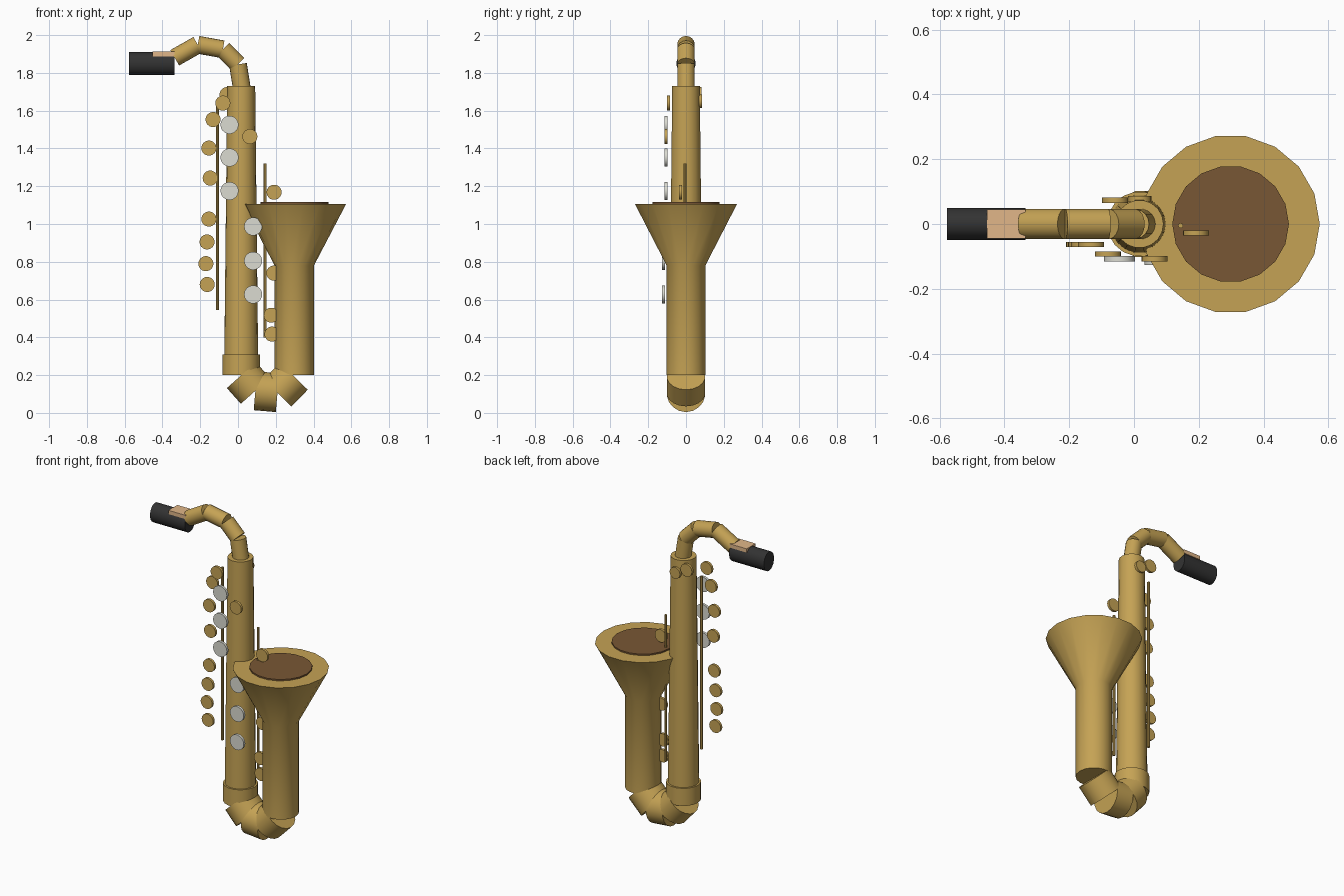
import bpy, bmesh, math
from mathutils import Vector

cube = bpy.data.objects.get("Cube")
if cube:
    bpy.data.objects.remove(cube, do_unlink=True)


def material(name, rgb):
    m = bpy.data.materials.new(name)
    m.use_nodes = True
    m.diffuse_color = (*rgb, 1)
    m.node_tree.nodes["Principled BSDF"].inputs["Base Color"].default_value = (*rgb, 1)
    return m


BRASS = material("brass", (0.56, 0.365, 0.09))
BROWN = material("dark_bore", (0.19, 0.095, 0.035))
SILVER = material("pearl_silver", (0.71, 0.71, 0.64))
BLACK = material("black_ebonite", (0.033, 0.033, 0.033))
REED = material("reed_cane", (0.75, 0.47, 0.25))


def finish(name, bm, mat):
    bmesh.ops.recalc_face_normals(bm, faces=bm.faces)
    mesh = bpy.data.meshes.new(name)
    bm.to_mesh(mesh)
    bm.free()
    mesh.materials.append(mat)
    ob = bpy.data.objects.new(name, mesh)
    bpy.context.collection.objects.link(ob)
    bpy.ops.object.select_all(action="DESELECT")
    ob.select_set(True)
    bpy.context.view_layer.objects.active = ob
    bpy.ops.object.shade_smooth_by_angle(angle=math.radians(35))
    return ob


def tube(name, profile, mat, sides=18, depth=1.0):
    """Capped tube through (point, radius) pairs; depth squashes it along y."""
    bm = bmesh.new()
    axis = (Vector(profile[-1][0]) - Vector(profile[0][0])).normalized()
    u = Vector((0, 1, 0)).cross(axis)
    u = u.normalized() if u.length > 0.01 else Vector((1, 0, 0))
    v = axis.cross(u)
    rings = []
    for point, r in profile:
        ring = []
        for i in range(sides):
            a = math.tau * i / sides
            ring.append(bm.verts.new(Vector(point) + r * (math.cos(a) * u + depth * math.sin(a) * v)))
        rings.append(ring)
    for low, high in zip(rings, rings[1:]):
        for i in range(sides):
            j = (i + 1) % sides
            bm.faces.new((low[i], low[j], high[j], high[i]))
    bm.faces.new(rings[0])
    bm.faces.new(rings[-1])
    return finish(name, bm, mat)


def bent_pipe(name, nodes, r):
    """Straight sections that meet at the nodes, leaving wedge joints."""
    for k, (a, b) in enumerate(zip(nodes, nodes[1:])):
        tube(f"{name}_{k + 1}", [((a[0], 0, a[1]), r), ((b[0], 0, b[1]), r)], BRASS)


def keys(name, spots, y, r, mat):
    """Round key cups facing the front."""
    for k, (x, z) in enumerate(spots):
        tube(f"{name}_{k + 1}", [((x, y - 0.008, z), r), ((x, y + 0.008, z), r)], mat)


# Main tube and lower collar
BX = 0.017
tube("body_tube", [((BX, 0, 0.25), 0.09), ((BX, 0, 1.73), 0.074)], BRASS)
tube("body_collar", [((BX, 0, 0.2), 0.1), ((BX, 0, 0.31), 0.1)], BRASS)

# Bell with dark opening
LX = 0.298
tube("bell", [((LX, 0, 0.2), 0.104), ((LX, 0, 0.78), 0.104), ((LX, 0, 1.107), 0.275)], BRASS)
tube("bell_opening", [((LX, 0, 1.1), 0.18), ((LX, 0, 1.116), 0.18)], BROWN)

# Bottom bow and neck
bent_pipe("bow", [(0.018, 0.2), (0.092, 0.117), (0.209, 0.107), (0.296, 0.195)], 0.103)
bent_pipe("neck", [(0.02, 1.72), (0, 1.845), (-0.08, 1.925), (-0.213, 1.949), (-0.335, 1.88)], 0.047)

# Mouthpiece and reed
tube("mouthpiece", [((-0.577, 0, 1.85), 0.06), ((-0.335, 0, 1.85), 0.06)], BLACK, depth=0.84)
bm = bmesh.new()
bmesh.ops.create_cube(bm, size=1)
bmesh.ops.scale(bm, verts=bm.verts, vec=(0.118, 0.088, 0.024))
bmesh.ops.translate(bm, verts=bm.verts, vec=(-0.394, 0, 1.9))
finish("reed", bm, REED)

# Key rods
tube("side_rod", [((-0.108, 0, 0.545), 0.008), ((-0.108, 0, 1.63), 0.008)], BRASS, 8)
tube("bell_rod", [((0.144, -0.005, 0.4), 0.008), ((0.144, -0.005, 1.32), 0.008)], BRASS, 8)

# Finger keys
keys("upper_finger_key", [(-0.045, z) for z in (1.525, 1.352, 1.175)], -0.107, 0.048, SILVER)
keys("lower_finger_key", [(0.08, z) for z in (0.987, 0.805, 0.627)], -0.118, 0.048, SILVER)

# Brass key cups
keys("side_key", [(-0.132, 1.553), (-0.154, 1.402), (-0.147, 1.243), (-0.154, 1.026),
                  (-0.164, 0.905), (-0.17, 0.79), (-0.163, 0.68)], -0.063, 0.04, BRASS)
keys("bell_key", [(0.191, 1.168), (0.19, 0.74), (0.176, 0.517), (0.18, 0.417)], -0.028, 0.04, BRASS)
keys("top_key", [(-0.08, 1.64)], -0.093, 0.04, BRASS)
keys("front_key", [(0.063, 1.463)], -0.107, 0.04, BRASS)
keys("octave_key", [(-0.058, 1.685)], 0.073, 0.04, BRASS)
keys("thumb_key", [(0.018, 1.65)], 0.078, 0.036, BRASS)
